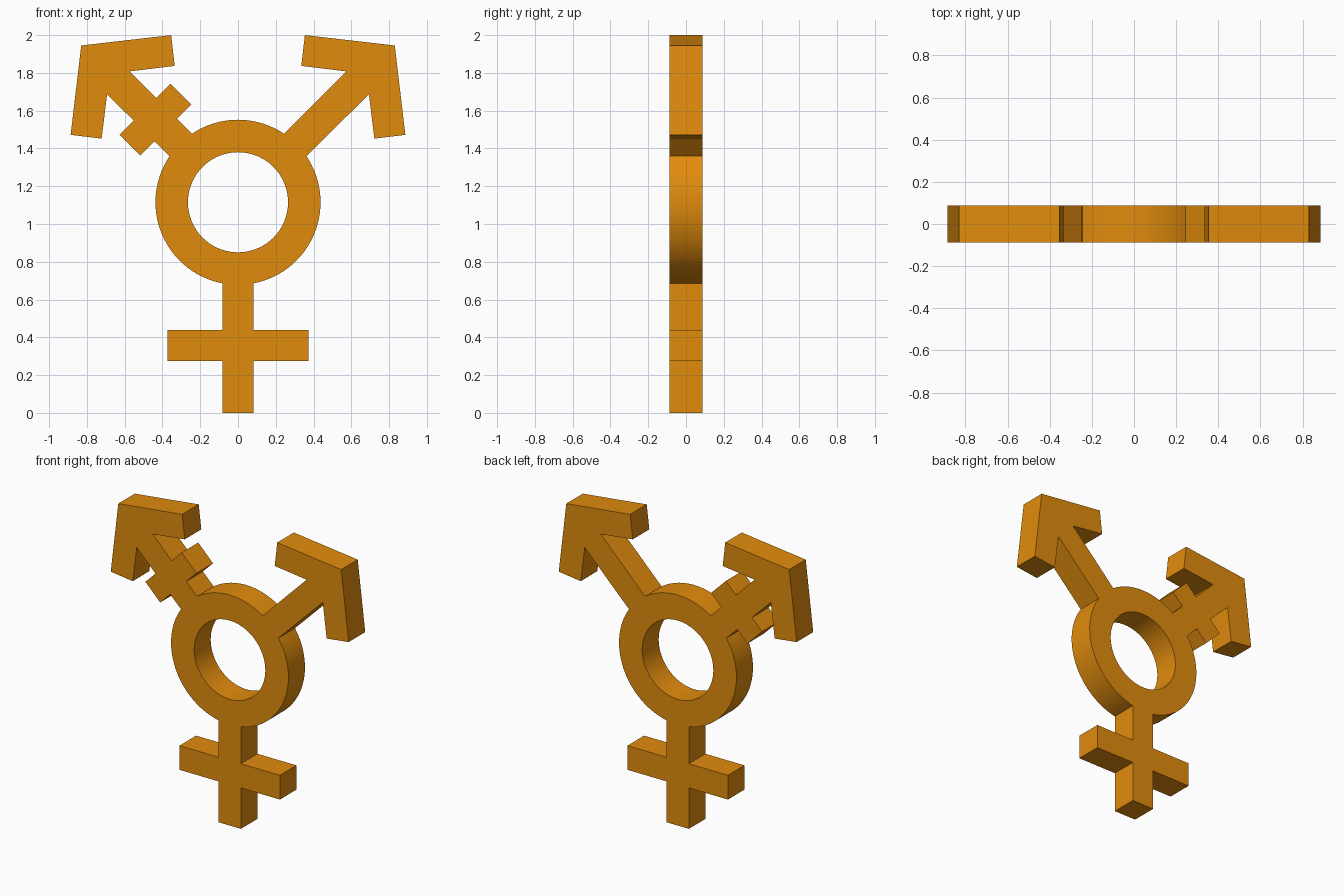
import bpy, bmesh, math

if "Cube" in bpy.data.objects:
    bpy.data.objects.remove(bpy.data.objects["Cube"])

CENTER_Z, R_OUT, R_IN, HALF_DEPTH = 1.115, 0.437, 0.265, 0.088


def arc(radius, a0, a1, n):
    """Points on the ring from angle a0 to a1, in degrees."""
    angles = [math.radians(a0 + (a1 - a0) * i / n) for i in range(n + 1)]
    return [(radius * math.cos(a), CENTER_Z + radius * math.sin(a)) for a in angles]


def mirrored(points):
    return [(-x, z) for x, z in reversed(points)]


# Right half of the stem with its cross bar, from the foot up to the ring
stem = [(0.083, 0), (0.083, 0.275), (0.374, 0.275), (0.374, 0.438), (0.083, 0.438)]

# Arrow head, from the lower shaft edge round to the upper shaft edge
head = [(0.693, 1.687), (0.722, 1.452), (0.886, 1.472), (0.83, 1.945),
        (0.354, 2.0), (0.335, 1.837), (0.573, 1.808)]

# Bar across the left arrow's shaft: upper and lower ends
bar_upper = [(-0.433, 1.667), (-0.358, 1.742), (-0.248, 1.632), (-0.323, 1.557)]
bar_lower = [(-0.443, 1.438), (-0.518, 1.363), (-0.628, 1.473), (-0.553, 1.548)]

# One continuous outline, counter-clockwise
left_head = mirrored(head)
left_arrow = bar_upper[::-1] + left_head + bar_lower[::-1]
side_arc = arc(R_OUT, -79, 33.9, 30)
outline = (stem + side_arc + head + arc(R_OUT, 56.1, 123.9, 18)
           + left_arrow + mirrored(side_arc) + mirrored(stem))
hole = arc(R_IN, 0, 360, 72)[:-1]

# Extruded flat curve with a round hole
curve = bpy.data.curves.new("symbol_profile", 'CURVE')
curve.dimensions = '2D'
curve.fill_mode = 'BOTH'
curve.extrude = HALF_DEPTH
for pts in (outline, hole):
    spline = curve.splines.new('POLY')
    spline.points.add(len(pts) - 1)
    for p, (x, z) in zip(spline.points, pts):
        p.co = (x, z, 0, 1)
    spline.use_cyclic_u = True

symbol = bpy.data.objects.new("ring_symbol", curve)
bpy.context.collection.objects.link(symbol)
symbol.rotation_euler.x = math.pi / 2
bpy.context.view_layer.objects.active = symbol
symbol.select_set(True)
bpy.ops.object.convert(target='MESH')
symbol = bpy.context.object

# Weld caps to sides and make the normals consistent
bm = bmesh.new()
bm.from_mesh(symbol.data)
bmesh.ops.remove_doubles(bm, verts=bm.verts, dist=0.0005)
bmesh.ops.recalc_face_normals(bm, faces=bm.faces)
bm.to_mesh(symbol.data)
bm.free()

orange = bpy.data.materials.new("amber_orange")
orange.diffuse_color = (0.75, 0.26, 0.004, 1)
orange.use_nodes = True
orange.node_tree.nodes["Principled BSDF"].inputs["Base Color"].default_value = orange.diffuse_color
symbol.data.materials.clear()
symbol.data.materials.append(orange)
bpy.ops.object.shade_smooth_by_angle(angle=math.radians(20))
